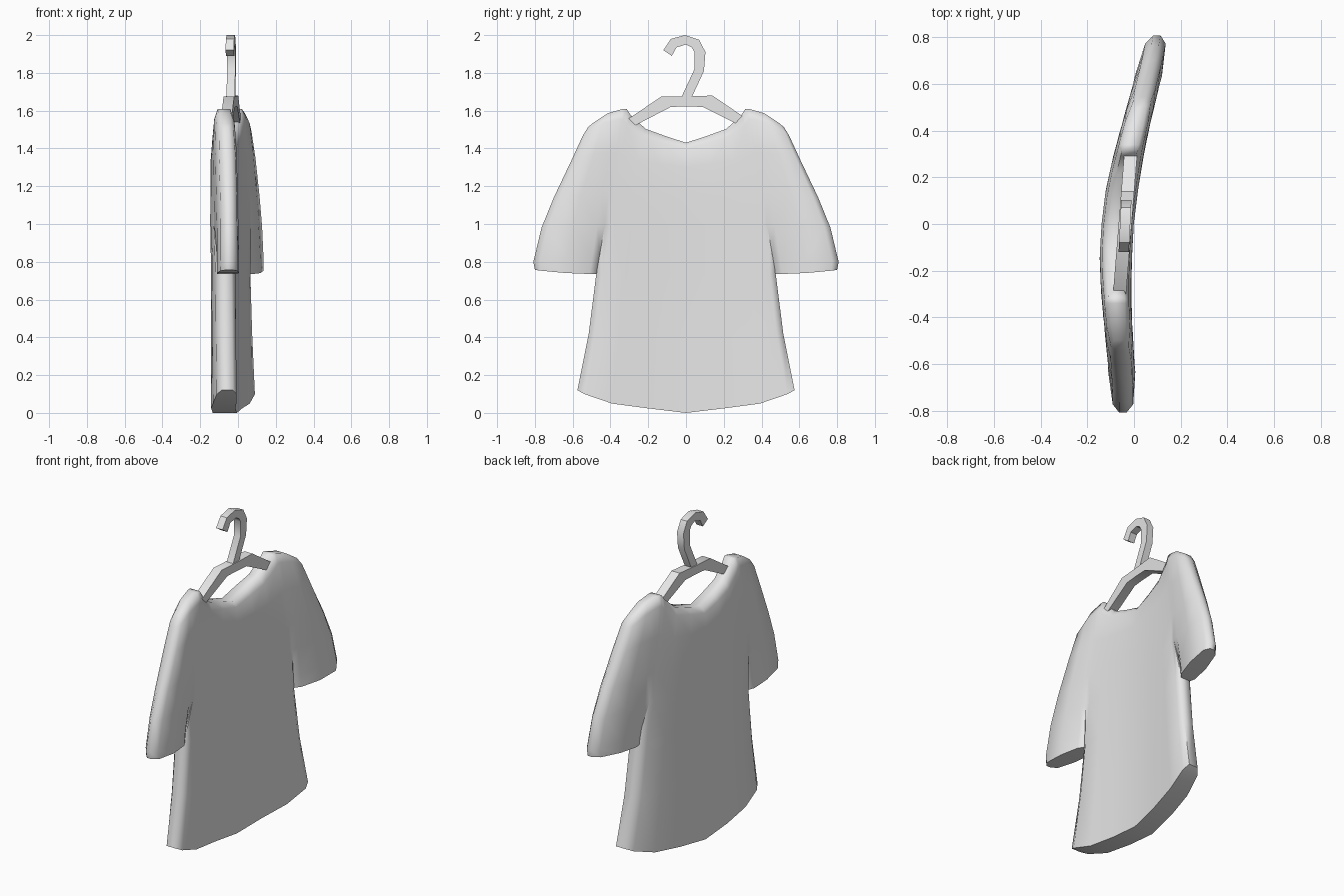
import bpy
import bmesh

cube = bpy.data.objects.get("Cube")
if cube:
    bpy.data.objects.remove(cube)

grey = bpy.data.materials.new("light_grey")
grey.use_nodes = True
grey.diffuse_color = (0.8, 0.8, 0.8, 1)
grey.node_tree.nodes["Principled BSDF"].inputs["Base Color"].default_value = (0.8, 0.8, 0.8, 1)


def finish(bm, name, angle):
    """Turn a bmesh into a named object with smooth shading below the angle."""
    bmesh.ops.recalc_face_normals(bm, faces=bm.faces)
    mesh = bpy.data.meshes.new(name)
    bm.to_mesh(mesh)
    bm.free()
    mesh.materials.append(grey)
    obj = bpy.data.objects.new(name, mesh)
    bpy.context.collection.objects.link(obj)
    bpy.ops.object.select_all(action='DESELECT')
    obj.select_set(True)
    bpy.context.view_layer.objects.active = obj
    bpy.ops.object.shade_smooth_by_angle(angle=angle)
    return obj


def thicken(sheet, centre):
    """Sheet vertices hold (half thickness, y, z); make front, back and rim."""
    bm = bmesh.new()
    sides = []
    for s in (1, -1):
        sides.append({v: bm.verts.new((centre(v.co.y) + s * v.co.x, v.co.y, v.co.z))
                      for v in sheet.verts})
    front, back = sides
    for f in sheet.faces:
        for side in sides:
            bm.faces.new([side[v] for v in f.verts])
    for e in sheet.edges:
        if e.is_boundary:
            a, b = e.verts
            bm.faces.new((front[a], front[b], back[b], back[a]))
    sheet.free()
    return bm


def add_grid(sheet, rows):
    grid = [[sheet.verts.new(p) for p in row] for row in rows]
    for lo, hi in zip(grid, grid[1:]):
        for i in range(len(lo) - 1):
            sheet.faces.new((lo[i], lo[i + 1], hi[i + 1], hi[i]))


def row(start, end, steps, bow, thick, scale=1):
    """Bowed row of points from start to end, both (y, z)."""
    return [(t * scale, start[0] + (end[0] - start[0]) * u,
             start[1] + (end[1] - start[1]) * b) for u, b, t in zip(steps, bow, thick)]


# Shirt: column positions, bow and half thicknesses, thin at the rounded edges
U = (0, .35, .68, .93, 1)
U_BOW = (0, .2, .41, .82, 1)
V = (0, .12, .5, .9, 1)
V_BOW = (0, .02, .25, .8, 1)
TORSO_LOW = (.064, .064, .062, .053, .03)
TORSO_UP = (.069, .069, .065, .061, .06)
SLEEVE_LOW = (.03, .05, .058, .044, .016)
SLEEVE_UP = (.06, .06, .057, .044, .016)

# centre height, seam point, outer point, thickness scale
upper = [(.99, (.43, .99), (.765, .98), 1),
         (1.14, (.41, 1.16), (.70, 1.14), 1),
         (1.30, (.37, 1.38), (.605, 1.34), 1),
         (1.40, (.335, 1.555), (.545, 1.47), .87),
         (1.43, (.315, 1.61), (.52, 1.51), .55)]
hem_rows = [(0, (.575, .12)), (.40, (.515, .42)), (.735, (.475, .735))]
cuff_rows = [((.47, .735), (.80, .757)), ((.455, .82), (.808, .80))]

torso = [row((0, c), s, U, U_BOW, TORSO_LOW) for c, s in hem_rows]
torso += [row((0, c), s, U, U_BOW, TORSO_UP, k) for c, s, o, k in upper]
sleeve = [row(i, o, V, V_BOW, SLEEVE_LOW) for i, o in cuff_rows]
sleeve += [row(s, o, V, V_BOW, SLEEVE_UP, k) for c, s, o, k in upper]

sheet = bmesh.new()
for m in (1, -1):
    for part in (torso, sleeve):
        add_grid(sheet, [[(t, m * y, z) for t, y, z in r] for r in part])
bmesh.ops.remove_doubles(sheet, verts=sheet.verts, dist=0.0005)
finish(thicken(sheet, lambda y: -.07 + .09 * y + .25 * y ** 2 - .16 * y ** 4),
       "shirt", 1.25)


# Hanger: flat bands between an outer and an inner edge
def band(name, outer, inner, half, centre):
    sheet = bmesh.new()
    add_grid(sheet, [[(half, y, z) for y, z in edge] for edge in (outer, inner)])
    finish(thicken(sheet, centre), name, 0.6)


band("hanger_bar",
     [(-.36, 1.52), (-.13, 1.675), (0, 1.675), (.14, 1.68), (.36, 1.53)],
     [(-.35, 1.48), (-.08, 1.62), (0, 1.622), (.09, 1.62), (.35, 1.49)],
     .028, lambda y: -.038 + .08 * y)
band("hanger_hook",
     [(.03, 1.67), (.095, 1.81), (.103, 1.91), (.07, 1.975), (-.005, 2.0),
      (-.08, 1.98), (-.12, 1.92)],
     [(-.025, 1.67), (.045, 1.82), (.045, 1.91), (.03, 1.935), (0, 1.95),
      (-.05, 1.935), (-.075, 1.89)],
     .022, lambda y: -.038 + .05 * y)
